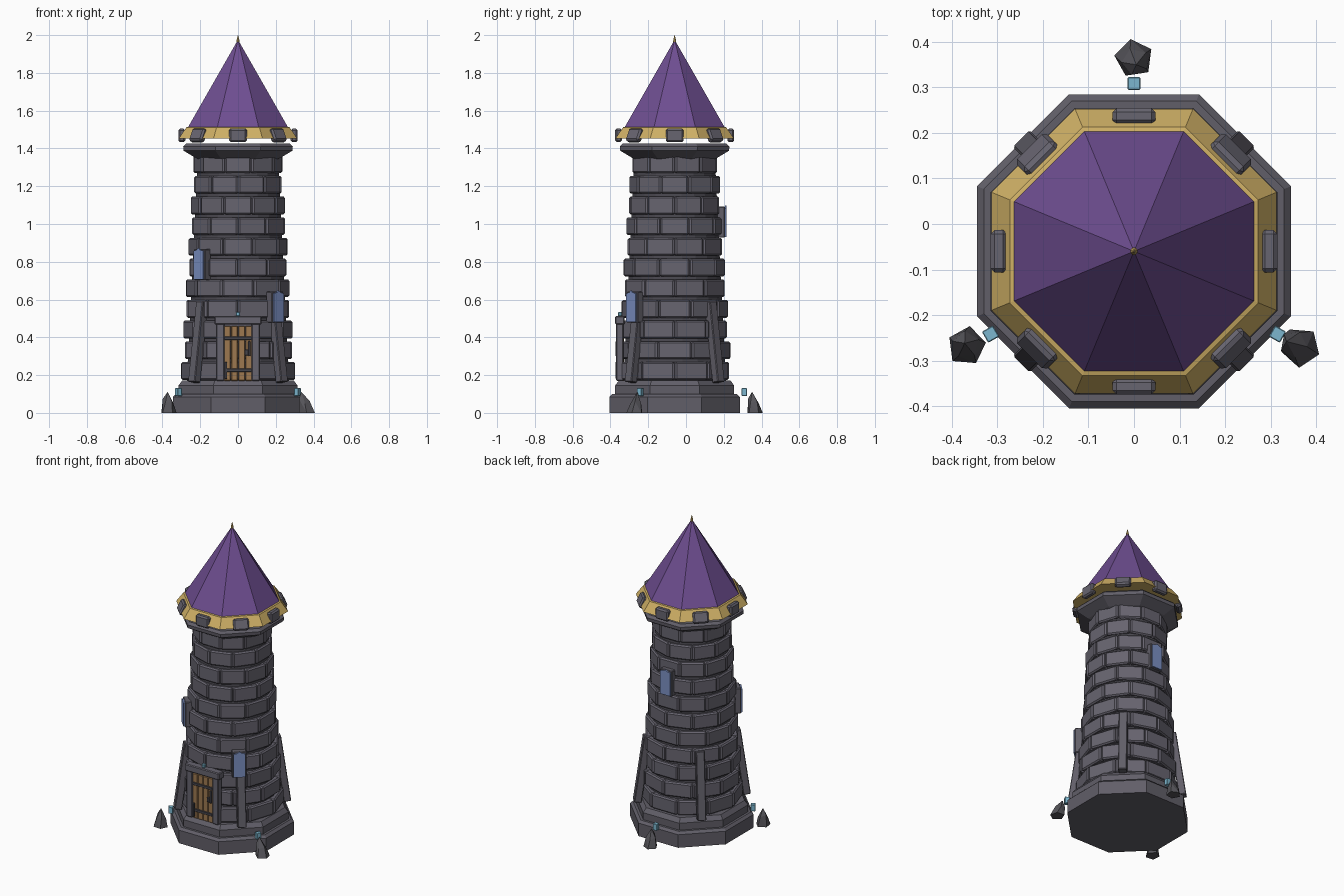
import bpy, bmesh, math, random
from mathutils import Matrix, Vector

if "Cube" in bpy.data.objects:
    bpy.data.objects.remove(bpy.data.objects["Cube"])

random.seed(4)
CY = -0.06  # tower axis in y


def mat(name, r, g, b):
    m = bpy.data.materials.new(name)
    m.diffuse_color = (r, g, b, 1)
    m.use_nodes = True
    m.node_tree.nodes["Principled BSDF"].inputs["Base Color"].default_value = m.diffuse_color
    return m


STONE = mat("stone_grey", 0.135, 0.128, 0.16)
MORTAR = mat("mortar_dark", 0.07, 0.067, 0.082)
TRIM = mat("trim_stone", 0.12, 0.114, 0.14)
ROCK = mat("rock_grey", 0.09, 0.088, 0.1)
PURPLE = mat("roof_purple", 0.155, 0.075, 0.28)
GOLD = mat("gold", 0.62, 0.43, 0.13)
WOOD = mat("door_wood", 0.34, 0.19, 0.08)
IRON = mat("dark_iron", 0.06, 0.058, 0.07)
GLASS = mat("window_blue", 0.2, 0.28, 0.55)
CYAN = mat("crystal_cyan", 0.2, 0.47, 0.62)


def finish(name, bm, material, bevel=0):
    bmesh.ops.recalc_face_normals(bm, faces=bm.faces)
    me = bpy.data.meshes.new(name)
    bm.to_mesh(me)
    bm.free()
    me.materials.append(material)
    ob = bpy.data.objects.new(name, me)
    bpy.context.collection.objects.link(ob)
    if bevel:
        mod = ob.modifiers.new("bevel", "BEVEL")
        mod.width = bevel
        mod.segments = 1
    return ob


def lathe(name, profile, material, sides=8):
    """Capped n-sided ring stack; profile holds (apothem, z)."""
    bm = bmesh.new()
    k = 1 / math.cos(math.pi / sides)
    rings = []
    for r, z in profile:
        rings.append([bm.verts.new((r * k * math.cos((i + .5) * math.tau / sides),
                                    CY + r * k * math.sin((i + .5) * math.tau / sides), z))
                      for i in range(sides)])
    for a, b in zip(rings, rings[1:]):
        for i in range(sides):
            j = (i + 1) % sides
            bm.faces.new((a[i], a[j], b[j], b[i]))
    bm.faces.new(rings[0])
    bm.faces.new(rings[-1])
    bmesh.ops.remove_doubles(bm, verts=bm.verts, dist=0.0002)
    return finish(name, bm, material)


def box(bm, size, m):
    bmesh.ops.create_cube(bm, size=1, matrix=m @ Matrix.Diagonal((*size, 1)))


def around(deg, r, z, tilt=0):
    """Frame on the tower wall: local x points outward, y along the wall."""
    return (Matrix.Translation((0, CY, 0)) @ Matrix.Rotation(math.radians(deg), 4, 'Z')
            @ Matrix.Translation((r, 0, z)) @ Matrix.Rotation(tilt, 4, 'Y'))


def boxes(name, items, material, bevel=0):
    bm = bmesh.new()
    for size, m in items:
        box(bm, size, m)
    return finish(name, bm, material, bevel)


def at(x, y, z):
    return Matrix.Translation((x, y, z))


# Stepped octagonal base
lathe("base_plinth", [(.345, 0), (.345, .085), (.33, .1)], TRIM)
lathe("base_step", [(.315, .095), (.315, .145), (.295, .172)], TRIM)

# Tapered core and brick courses
lathe("tower_core", [(.272, .15), (.212, 1.37)], MORTAR, 20)
bricks = []
ROWS, N = 11, 10
for row in range(ROWS):
    t = row / (ROWS - 1)
    a = .29 + (.226 - .29) * t
    w = 2 * a * math.tan(math.pi / N) - .008
    for i in range(N):
        deg = 90 + (i + .5 * (row % 2)) * 360 / N
        out = random.uniform(-.003, .003)
        bricks.append(((.05, w, .094), around(deg, a - .025 + out, .222 + .1095 * row)))
boxes("brick_courses", bricks, STONE, .008)

# Flared cornice
lathe("cornice", [(.2, 1.34), (.225, 1.35), (.288, 1.388), (.29, 1.41), (.275, 1.425)], TRIM)

# Roof with gold eaves and finial
lathe("roof_eaves", [(.313, 1.453), (.273, 1.512), (.262, 1.515)], GOLD)
lathe("roof_cone", [(.266, 1.51), (.002, 1.972)], PURPLE)
lathe("roof_finial", [(.007, 1.955), (.008, 1.97), (.001, 2.0)], GOLD)

# Merlons around the eaves, corner ones tilted
boxes("merlons", [((.036, .094, .072), around(i * 45, .297, 1.469, -.45 * (i % 2)))
                  for i in range(8)], STONE, .009)

# Leaning buttresses on the diagonals
lean = math.atan2(-.06, .42)
boxes("buttresses", [((.045, .052, .43), around(45 + 90 * i, .298, .375, lean))
                     for i in range(4)], TRIM, .004)

# Door: planks, stone frame, iron fittings
boxes("door_planks", [((.035, .05, .29), at(-.056 + .0375 * i, -.345, .315))
                      for i in range(4)], WOOD, .003)
boxes("door_frame", [((.04, .05, .31), at(s * .094, -.35, .325)) for s in (-1, 1)]
      + [((.05, .25, .045), at(0, -.35, .49))], STONE, .005).data.update()
for v_ob in ("door_planks", "door_frame"):
    # boxes above were sized (depth, width, height): turn them to face the front
    me = bpy.data.objects[v_ob].data
    cx = {"door_planks": 4, "door_frame": 3}[v_ob]
    for k in range(cx):
        vs = [v for v in me.vertices if v.index // 8 == k]
        c = sum((v.co for v in vs), Vector()) / 8
        for v in vs:
            d = v.co - c
            if v_ob == "door_planks":
                v.co = c + Vector((d.y * .7, d.x, d.z))
            else:
                v.co = c + Vector((d.y * .85 if k < 2 else d.y, d.x, d.z))
    # keep outward normals after the swap of axes
    me.flip_normals()
boxes("door_iron", [((.145, .01, .018), at(0, -.364, z)) for z in (.225, .395)]
      + [((.014, .012, .09), at(-.064, -.366, .225)),
         ((.02, .016, .03), at(.045, -.366, .32)),
         ((.012, .012, .08), at(.06, -.366, .34))], IRON, .002)
boxes("door_gem", [((.022, .02, .024), at(0, -.35, .523))], CYAN, .004)

# Windows stepping up around the tower: (angle, radius, height)
WIN = [(-47, .305, .56), (225, .285, .785), (90, .262, 1.01)]
boxes("window_frames", [((.045, .085, .165), around(a, r - .018, z)) for a, r, z in WIN], TRIM, .004)
bm = bmesh.new()
for a, r, z in WIN:
    m = around(a, r, z)
    rim = [(-.036, -.078), (.036, -.078), (.036, .072), (.012, .078),
           (0, .088), (-.012, .078), (-.036, .072)]
    f = bm.faces.new([bm.verts.new(m @ Vector((.004, y, h))) for y, h in rim])
    ext = bmesh.ops.extrude_face_region(bm, geom=[f])
    push = m.to_3x3() @ Vector((.009, 0, 0))
    bmesh.ops.translate(bm, vec=push,
                        verts=[g for g in ext["geom"] if isinstance(g, bmesh.types.BMVert)])
finish("window_glass", bm, GLASS)

# Loose rocks: hull of an irregular ring and a peak; (x, y, peak x, peak y, turn)
ROCKS = [("left", -.367, -.268, -.372, -.262, 10),
         ("right", .366, -.27, .335, -.258, 50),
         ("back", 0, .364, .005, .35, 100)]
for name, x, y, px, py, turn in ROCKS:
    bm = bmesh.new()
    for i in range(5):
        ang = math.radians(turn + 72 * i)
        rad = random.uniform(.042, .046)
        bm.verts.new((x + rad * math.cos(ang), y + rad * math.sin(ang), 0))
        bm.verts.new((x + (px - x) * .5 + .03 * math.cos(ang + .2),
                      y + (py - y) * .5 + .03 * math.sin(ang + .2), .05 + .012 * (i % 3)))
    bm.verts.new((px, py, .112))
    bmesh.ops.convex_hull(bm, input=bm.verts)
    finish("rock_" + name, bm, ROCK)

# Small crystals between base and rocks
boxes("crystals", [((.028, .028, .042), around(a, r, .11))
                   for a, r in ((90, .369), (-30, .364), (210, .364))], CYAN, .002)
